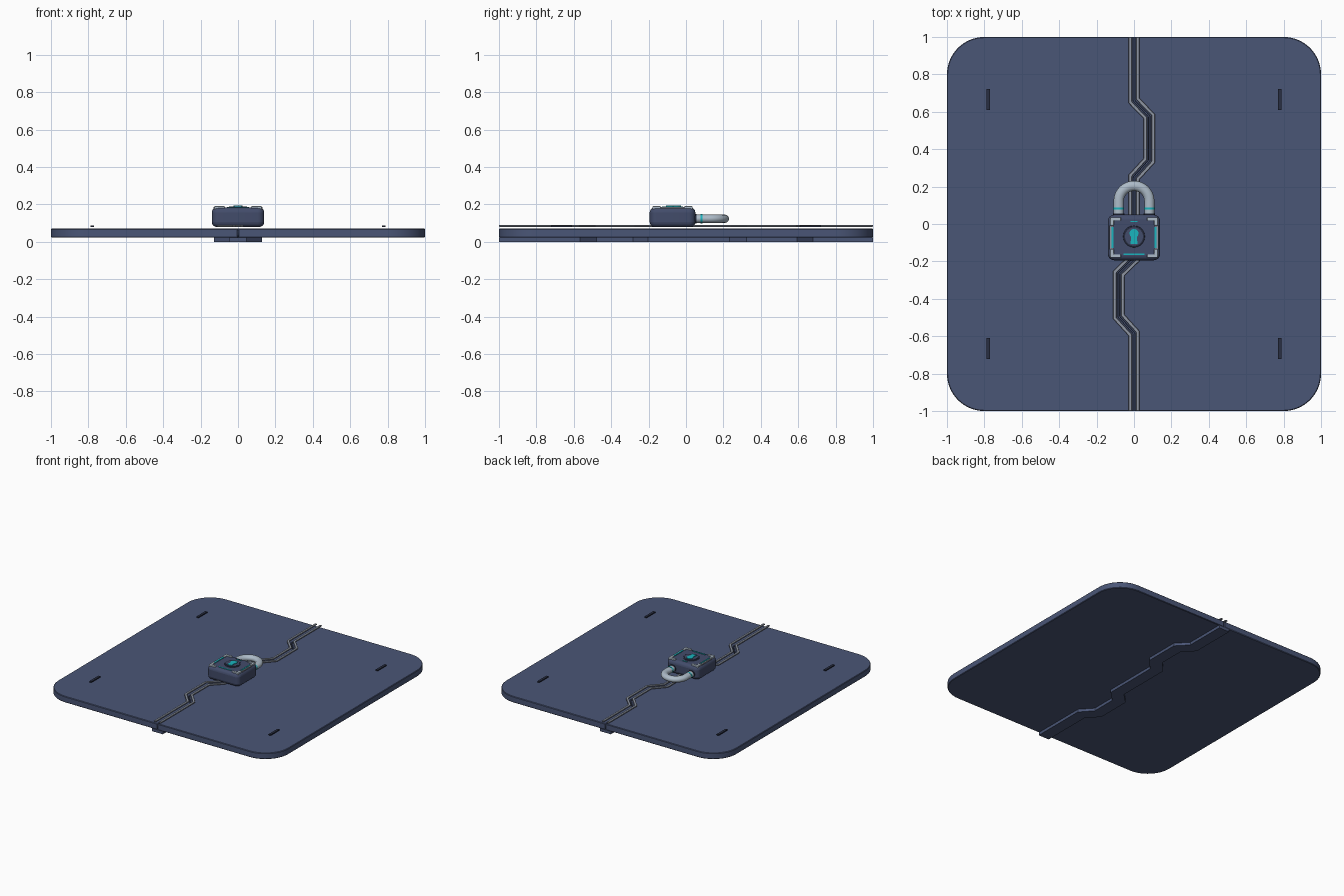
import bpy, bmesh, math
from mathutils import Vector

if "Cube" in bpy.data.objects:
    bpy.data.objects.remove(bpy.data.objects["Cube"])


def material(name, rgb):
    m = bpy.data.materials.new(name)
    m.diffuse_color = (*rgb, 1)
    m.use_nodes = True
    m.node_tree.nodes["Principled BSDF"].inputs["Base Color"].default_value = m.diffuse_color
    return m


NAVY = material("navy panel", (0.068, 0.092, 0.182))
BODY = material("lock navy", (0.055, 0.072, 0.145))
DARK = material("dark slate", (0.022, 0.028, 0.055))
GREY = material("rail grey", (0.27, 0.30, 0.36))
STEEL = material("light steel", (0.42, 0.50, 0.58))
TEAL = material("teal glow", (0.01, 0.46, 0.52))


def prism(name, outline, z0, z1, mat, bevel=0.0, segments=1):
    """Extrude a flat outline from z0 to z1."""
    bm = bmesh.new()
    face = bm.faces.new([bm.verts.new((x, y, z0)) for x, y in outline])
    top = bmesh.ops.extrude_face_region(bm, geom=[face])["geom"]
    bmesh.ops.translate(bm, vec=(0, 0, z1 - z0),
                        verts=[v for v in top if isinstance(v, bmesh.types.BMVert)])
    bmesh.ops.recalc_face_normals(bm, faces=bm.faces)
    mesh = bpy.data.meshes.new(name)
    bm.to_mesh(mesh)
    bm.free()
    mesh.materials.append(mat)
    obj = bpy.data.objects.new(name, mesh)
    bpy.context.collection.objects.link(obj)
    if bevel:
        mod = obj.modifiers.new("bevel", 'BEVEL')
        mod.width, mod.segments = bevel, segments
        mod.limit_method, mod.angle_limit = 'ANGLE', math.radians(40)
    return obj


def rect(x0, y0, x1, y1):
    return [(x0, y0), (x1, y0), (x1, y1), (x0, y1)]


def arc(cx, cy, r, a0, a1, n):
    return [(cx + r * math.cos(math.radians(a0 + (a1 - a0) * i / n)),
             cy + r * math.sin(math.radians(a0 + (a1 - a0) * i / n))) for i in range(n + 1)]


def offset(path, d):
    """Shift a polyline sideways (positive = right of travel) with mitred corners."""
    pts = [Vector(p) for p in path]
    dirs = [(b - a).normalized() for a, b in zip(pts, pts[1:])]
    out = []
    for i, p in enumerate(pts):
        a, b = dirs[max(i - 1, 0)], dirs[min(i, len(dirs) - 1)]
        na, nb = Vector((a.y, -a.x)), Vector((b.y, -b.x))
        m = (na + nb).normalized()
        out.append(tuple(p + m * d / m.dot(na)))
    return out


def strip(path, d0, d1):
    return offset(path, d0) + offset(path, d1)[::-1]


def smooth(obj, angle=40):
    bpy.ops.object.select_all(action='DESELECT')
    bpy.context.view_layer.objects.active = obj
    obj.select_set(True)
    bpy.ops.object.shade_smooth_by_angle(angle=math.radians(angle))


# Zigzag seam running from front to back
seam = [(0, -1), (0, -0.585), (-0.082, -0.495), (-0.082, -0.265), (0, -0.185),
        (0, 0.25), (0.082, 0.34), (0.082, 0.575), (0, 0.66), (0, 1)]

# Two panel halves with rounded outer corners
right = offset(seam, 0.002)[::-1] + arc(0.8, -0.8, 0.2, -90, 0, 14) + arc(0.8, 0.8, 0.2, 0, 90, 14)
left = offset(seam, -0.002) + arc(-0.8, 0.8, 0.2, 90, 180, 14) + arc(-0.8, -0.8, 0.2, 180, 270, 14)
for name, outline in (("right_panel", right), ("left_panel", left)):
    smooth(prism(name, outline, 0.022, 0.07, NAVY, 0.004))

# Backing strip under the seam, and the twin rails above it
prism("seam_backing", strip(seam, -0.046, 0.046), 0, 0.0225, NAVY)
for side, d in (("left", -0.021), ("right", 0.021)):
    prism(side + "_rail", strip(seam, d - 0.009, d + 0.009), 0.08, 0.089, GREY, 0.002)

# Four slim handle plates near the corners
for sx in (-1, 1):
    for sy in (-1, 1):
        x, y = 0.779 * sx, 0.665 * sy
        prism("handle_plate", rect(x - 0.009, y - 0.056, x + 0.009, y + 0.056), 0.08, 0.088, DARK)

# Padlock body
CY = -0.072
outline = []
for sx, sy, a in ((1, -1, -90), (1, 1, 0), (-1, 1, 90), (-1, -1, 180)):
    outline += arc(0.105 * sx, CY + 0.087 * sy, 0.035, a, a + 90, 5)
body = prism("lock_body", outline, 0.079, 0.183, BODY, 0.026, 4)
smooth(body)

# L-shaped corner brackets on the face
for sx in (-1, 1):
    for sy in (-1, 1):
        shape = [(0.128, 0.108), (0.07, 0.108), (0.07, 0.09), (0.108, 0.09),
                 (0.108, 0.062), (0.128, 0.062)]
        prism("corner_bracket", [(x * sx, CY + y * sy) for x, y in shape],
              0.168, 0.19, STEEL, 0.004, 2)
    # Side trim with a glowing bar
    prism("side_trim", rect(sx * 0.121 - 0.009, CY - 0.062, sx * 0.121 + 0.009, CY + 0.062),
          0.168, 0.186, GREY)
    prism("side_light", rect(sx * 0.115 - 0.005, CY - 0.056, sx * 0.115 + 0.005, CY + 0.056),
          0.182, 0.189, TEAL)
prism("front_light", rect(-0.055, CY - 0.094, 0.055, CY - 0.086), 0.18, 0.187, TEAL)
prism("back_light", rect(-0.02, CY + 0.083, 0.02, CY + 0.088), 0.18, 0.187, TEAL)

# Round dial with a raised rim and a glowing keyhole
smooth(prism("dial_rim", arc(0, CY + 0.005, 0.058, 0, 348.75, 31), 0.178, 0.187, DARK, 0.003, 2))
prism("dial_face", arc(0, CY + 0.005, 0.048, 0, 348.75, 31), 0.18, 0.189, BODY)
keyhole = arc(0, CY + 0.022, 0.024, -50, 230, 16) + [(-0.019, CY - 0.036), (0.019, CY - 0.036)]
prism("keyhole", keyhole, 0.185, 0.193, TEAL)


def tube(name, points, radius, mat):
    """Round tube, slightly flattened in height, along a flat path."""
    curve = bpy.data.curves.new(name, 'CURVE')
    curve.dimensions = '3D'
    curve.bevel_depth, curve.bevel_resolution = radius, 4
    curve.use_fill_caps = True
    spline = curve.splines.new('POLY')
    spline.points.add(len(points) - 1)
    for p, (x, y) in zip(spline.points, points):
        p.co = (x, y, 0, 1)
    spline.use_smooth = True
    curve.materials.append(mat)
    obj = bpy.data.objects.new(name, curve)
    obj.location.z = 0.123
    obj.scale.z = 0.85
    bpy.context.collection.objects.link(obj)


# Shackle with glowing collars
tube("shackle", [(0.082, 0.02)] + arc(0, 0.122, 0.082, 0, 180, 24) + [(-0.082, 0.02)], 0.027, STEEL)
for sx in (-1, 1):
    tube("shackle_collar", [(0.082 * sx, 0.077), (0.082 * sx, 0.087)], 0.029, TEAL)
    tube("shackle_socket", [(0.082 * sx, 0.03), (0.082 * sx, 0.056)], 0.031, DARK)
